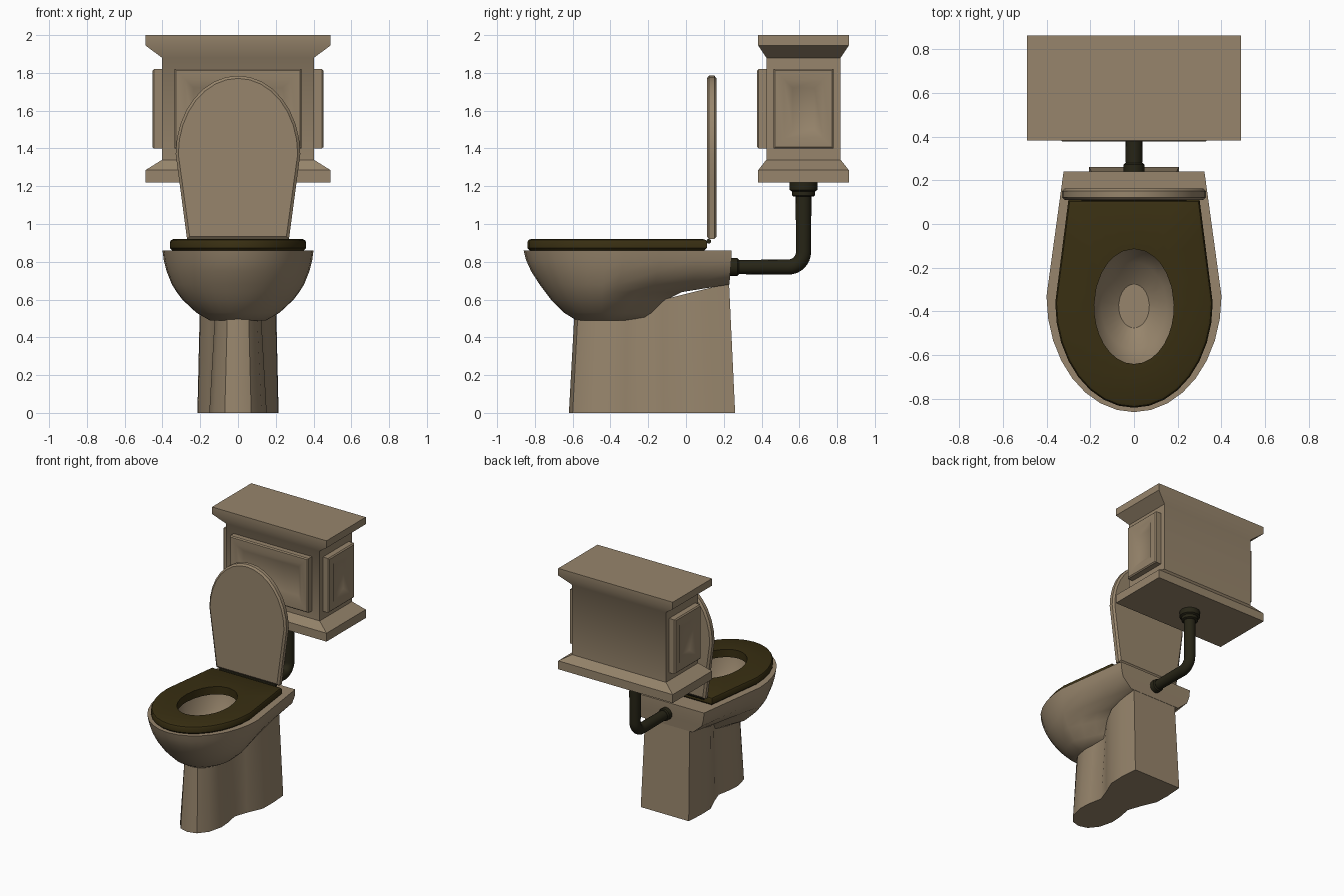
import bpy, bmesh, math
from math import sin, cos, pi

cube = bpy.data.objects.get("Cube")
if cube:
    bpy.data.objects.remove(cube, do_unlink=True)


def material(name, rgb):
    m = bpy.data.materials.new(name)
    m.use_nodes = True
    m.diffuse_color = (*rgb, 1)
    bsdf = m.node_tree.nodes["Principled BSDF"]
    bsdf.inputs["Base Color"].default_value = (*rgb, 1)
    bsdf.inputs["Roughness"].default_value = 0.6
    return m


beige = material("beige ceramic", (0.31, 0.235, 0.15))
brown = material("dark brown seat", (0.04, 0.028, 0.006))
iron = material("dark iron pipe", (0.02, 0.018, 0.008))
parts = []


def loft(name, rings, mat, closed=False):
    """Skin a list of equal-length rings; cap the ends unless closed."""
    bm = bmesh.new()
    loops = [[bm.verts.new(p) for p in ring] for ring in rings]
    pairs = list(zip(loops, loops[1:]))
    if closed:
        pairs.append((loops[-1], loops[0]))
    else:
        bm.faces.new(loops[0])
        bm.faces.new(loops[-1])
    n = len(loops[0])
    for a, b in pairs:
        for i in range(n):
            j = (i + 1) % n
            bm.faces.new((a[i], a[j], b[j], b[i]))
    bmesh.ops.recalc_face_normals(bm, faces=bm.faces)
    mesh = bpy.data.meshes.new(name)
    bm.to_mesh(mesh)
    bm.free()
    mesh.materials.append(mat)
    ob = bpy.data.objects.new(name, mesh)
    bpy.context.collection.objects.link(ob)
    parts.append(ob)
    return ob


def outline(w, tip, mid, back, wb, inset=0.0):
    """Half ellipse towards the tip, straight sides tapering to a flat back."""
    s = 1 if tip > mid else -1
    w, wb, tip, back = w - inset, wb - inset, tip - s * inset, back + s * inset
    pts = [(-w * cos(pi * i / 16), mid + (tip - mid) * sin(pi * i / 16)) for i in range(17)]
    side = [(w + (wb - w) * t, mid + (back - mid) * t) for t in (0.33, 0.67, 1)]
    edge = [(wb * (1 - i / 3), back) for i in range(1, 6)]
    return pts + side + edge + [(-x, y) for x, y in reversed(side)]


def at_z(pts, z):
    return [(x, y, z) for x, y in pts]


def oval_like(ref, w, h, cy):
    """Ellipse whose points line up radially with a reference outline."""
    angles = [math.atan2((y - cy) / h, x / w) for x, y in ref]
    return [(w * cos(a), cy + h * sin(a)) for a in angles]


# Bowl: outer shell from the bottom up, over the rim and down into the basin
shell = [
    (0.49, 0.15, -0.58, -0.40, -0.22, 0.08),
    (0.53, 0.22, -0.645, -0.40, -0.16, 0.11),
    (0.60, 0.295, -0.715, -0.38, -0.10, 0.15),
    (0.64, 0.325, -0.745, -0.37, -0.02, 0.18),
    (0.68, 0.35, -0.775, -0.36, 0.23, 0.22),
    (0.75, 0.378, -0.82, -0.34, 0.235, 0.30),
    (0.81, 0.393, -0.847, -0.33, 0.24, 0.318),
    (0.86, 0.40, -0.86, -0.33, 0.24, 0.322),
]
rings = [at_z(outline(*args), z) for z, *args in shell]
rim = outline(*shell[-1][1:])
for z, w, h in ((0.86, 0.22, 0.30), (0.74, 0.20, 0.27), (0.64, 0.15, 0.20), (0.57, 0.07, 0.10)):
    rings.append(at_z(oval_like(rim, w, h, -0.375), z))
loft("bowl", rings, beige)

# Pedestal: round front column, narrow waist, wider rear block
half = [(0.07, -0.60), (0.125, -0.53), (0.152, -0.42), (0.145, -0.32), (0.125, -0.22),
        (0.16, -0.12), (0.212, 0.0), (0.215, 0.12), (0.205, 0.26)]
foot = [(0, -0.62)] + half + [(-x, y) for x, y in reversed(half)]
top = []
for x, y in foot:
    y2 = -0.2 + (y + 0.2) * 0.93
    rear = y > -0.2
    top.append((x * (0.93 if rear else 0.8), y2, 0.63 + 0.25 * y2 if rear else 0.53))
loft("pedestal", [at_z(foot, 0), top], beige)

# Seat ring with rounded outer edge
seat = (0.36, -0.84, -0.36, 0.11, 0.30)
rings = [at_z(outline(*seat, inset=e), z)
         for e, z in ((0.012, 0.86), (0, 0.872), (0, 0.905), (0.006, 0.915), (0.018, 0.92))]
hole_ref = outline(*seat)
rings += [at_z(oval_like(hole_ref, 0.182, 0.263, -0.377), z) for z in (0.92, 0.86)]
loft("seat", rings, brown, closed=True)

# Raised lid
rings = [[(x, y, z) for x, z in outline(0.33, 1.785, 1.37, 0.92, 0.27, inset=e)]
         for e, y in ((0.014, 0.11), (0, 0.122), (0, 0.15), (0.014, 0.162))]
loft("lid", rings, beige)


def tube(name, stations, mat, n=16):
    """Round sections (y, z, radius, heading angle) swept in the x = 0 plane."""
    rings = []
    for y, z, r, a in stations:
        rings.append([(r * cos(t), y - r * sin(t) * sin(a), z + r * sin(t) * cos(a))
                      for t in (2 * pi * i / n for i in range(n))])
    return loft(name, rings, mat)


# Water pipe with elbow and end collars
PY, PZ, BEND = 0.622, 0.772, 0.08
elbow = [(PY - BEND + BEND * sin(a), PZ + BEND - BEND * cos(a), 0.04, a)
         for a in (pi / 2 * i / 8 for i in range(9))]
tube("water_pipe", [(0.2, PZ, 0.037, 0)] + elbow + [(PY, 1.2, 0.042, pi / 2)], iron)
tube("bowl_collar", [(0.2, PZ, 0.047, 0), (0.272, PZ, 0.047, 0), (0.28, PZ, 0.04, 0)], iron)
tube("tank_collar", [(PY, z, r, pi / 2) for z, r in
                     ((1.145, 0.052), (1.15, 0.06), (1.172, 0.06), (1.18, 0.074), (1.225, 0.074))], iron)

# Hinge rod between seat and lid
hinge = [[(x, 0.12 + 0.013 * cos(t), 0.908 + 0.013 * sin(t))
          for t in (2 * pi * i / 10 for i in range(10))] for x in (-0.24, 0.24)]
loft("hinge_rod", hinge, iron)


def rect(hu, hv):
    return [(-hu, -hv), (hu, -hv), (hu, hv), (-hu, hv)]


# Tank with flared base and crown
CY = 0.622
tank = [(1.22, 0.49, 0.24), (1.285, 0.49, 0.24), (1.34, 0.402, 0.197),
        (1.88, 0.402, 0.197), (1.945, 0.49, 0.24), (2.0, 0.49, 0.24)]
loft("tank", [[(x, CY + y, z) for x, y in rect(hx, hy)] for z, hx, hy in tank], beige)


def panel(name, hu, hv, place):
    """Framed panel with a sloped recess; place maps (u, v, depth) to space."""
    steps = [(0, -0.01), (0, 0.04), (0.008, 0.048), (0.055, 0.048), (0.1, 0.02)]
    loft(name, [[place(u, v, d) for u, v in rect(hu - e, hv - e)] for e, d in steps], beige)


MZ = 1.61
panel("front_panel", 0.335, 0.21, lambda u, v, d: (u, 0.425 - d, MZ + v))
for side, s in (("left", 1), ("right", -1)):
    panel(side + "_panel", 0.158, 0.21,
          lambda u, v, d: (s * (0.405 + d), CY + u, MZ + v))

# Smooth shading with crisp edges
bpy.ops.object.select_all(action='DESELECT')
for ob in parts:
    ob.select_set(True)
bpy.context.view_layer.objects.active = parts[0]
bpy.ops.object.shade_smooth_by_angle(angle=math.radians(35))
